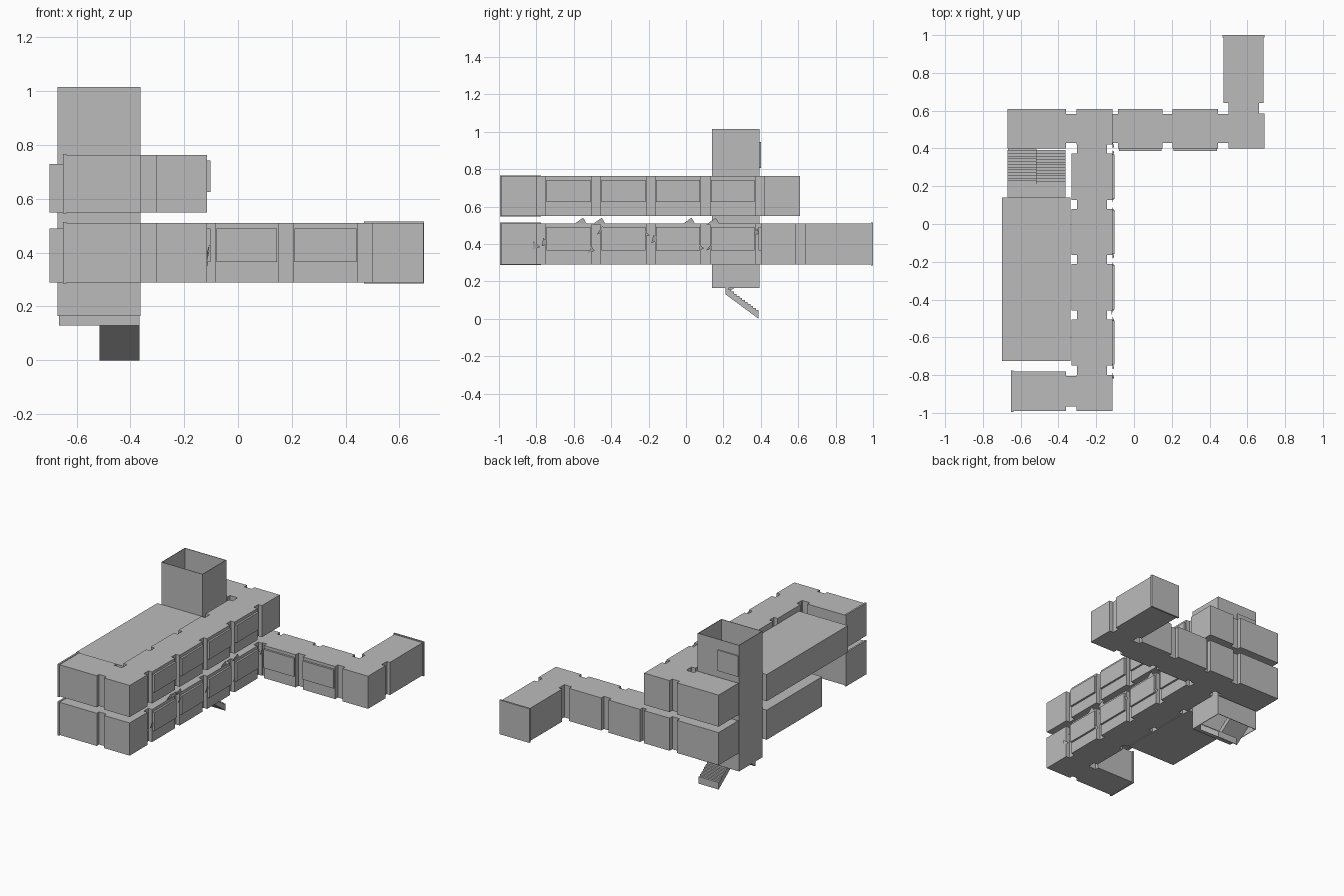
import bpy, bmesh, random

cube = bpy.data.objects.get("Cube")
if cube:
    bpy.data.objects.remove(cube)

grey = bpy.data.materials.new("plain_grey")
grey.use_nodes = True
GREY = (0.5, 0.5, 0.5, 1)
grey.diffuse_color = GREY
grey.node_tree.nodes["Principled BSDF"].inputs["Base Color"].default_value = GREY


def finish(name, bm):
    bmesh.ops.recalc_face_normals(bm, faces=bm.faces)
    mesh = bpy.data.meshes.new(name)
    bm.to_mesh(mesh)
    bm.free()
    mesh.materials.append(grey)
    obj = bpy.data.objects.new(name, mesh)
    bpy.context.collection.objects.link(obj)
    return obj


def add_box(bm, x, y, z):
    verts = bmesh.ops.create_cube(bm, size=1)["verts"]
    for v in verts:
        for i, (lo, hi) in enumerate((x, y, z)):
            v.co[i] = (lo + hi) / 2 + v.co[i] * (hi - lo)


def boxes(name, items):
    bm = bmesh.new()
    for x, y, z in items:
        add_box(bm, x, y, z)
    return finish(name, bm)


def prism(name, profile, x0, x1):
    """Extrude a (y, z) outline along x."""
    bm = bmesh.new()
    face = bm.faces.new([bm.verts.new((x0, y, z)) for y, z in profile])
    out = bmesh.ops.extrude_face_region(bm, geom=[face])["geom"]
    for v in out:
        if isinstance(v, bmesh.types.BMVert):
            v.co.x = x1
    return finish(name, bm)


# Shared corridor layout
LEFT, RIGHT = -0.33, -0.115
BACK0, BACK1 = 0.4, 0.61
NECK = 0.028
PITCH = 0.2925
bays = [(-0.75 + PITCH * i, -0.505 + PITCH * i) for i in range(4)]
joints = [(-0.8 + PITCH * i, -0.75 + PITCH * i) for i in range(5)]
neck_x = (LEFT + NECK, RIGHT - NECK)
neck_y = (BACK0 + NECK, BACK1 - NECK)

for level, z0, z1 in (("lower", 0.29, 0.51), ("upper", 0.55, 0.763)):
    z = (z0, z1)
    win = (z0 + 0.075, z1 - 0.02)

    # Long corridor: wide bays with narrow joints between them
    boxes(level + "_corridor_bays", [((LEFT, RIGHT), y, z) for y in bays])
    boxes(level + "_corridor_joints", [(neck_x, y, z) for y in joints])

    # Window boxes on the outer wall, each with a sill line under it
    boxes(level + "_corridor_windows",
          [((RIGHT - 0.01, RIGHT + 0.013), (a + 0.005, b - 0.005), win)
           for a, b in bays])

    # Front wing
    boxes(level + "_front_wing", [
        ((-0.305, RIGHT), (-0.99, -0.8), z),
        ((-0.36, -0.305), (-0.965, -0.805), z),
        ((-0.645, -0.36), (-0.99, -0.78), z),
        ((-0.65, -0.638), (-0.995, -0.775), (z0 - 0.004, z1 + 0.004))])

    # Back wing
    boxes(level + "_back_wing", [
        ((-0.305, RIGHT), (0.42, BACK1), z),
        ((-0.36, -0.305), neck_y, z),
        ((-0.67, -0.36), (BACK0, BACK1), z)])

# Side arm, on the lower level only
Z = (0.29, 0.51)
arm_bays = [(-0.085, 0.15), (0.205, 0.445)]
arm_joints = [(RIGHT, -0.085), (0.15, 0.205), (0.445, 0.5)]
boxes("arm_bays", [(x, (BACK0, BACK1), Z) for x in arm_bays])
boxes("arm_joints", [(x, neck_y, Z) for x in arm_joints])
boxes("arm_windows", [((a + 0.005, b - 0.005), (BACK0 - 0.013, BACK0 + 0.01),
                       (0.365, 0.49)) for a, b in arm_bays])
boxes("arm_end", [
    ((0.5, 0.69), (BACK0, 0.585), Z),
    ((0.5, 0.662), (0.585, 0.64), Z),
    ((0.475, 0.685), (0.64, 0.99), Z),
    ((0.468, 0.692), (0.988, 1.0), (0.285, 0.515))])

# Rooms beside the long corridor
boxes("upper_room", [((-0.7, -0.335), (-0.725, 0.14), (0.55, 0.73))])
boxes("lower_rooms", [((-0.7, -0.335), (-0.45, 0.0), (0.29, 0.49)),
                      ((-0.7, -0.335), (0.0, 0.14), (0.29, 0.49))])

# Open-topped stair tower
TX0, TXM, TX1 = -0.67, -0.515, -0.362
TY0, TYL, TY1 = 0.14, 0.212, 0.392
T = 0.004
tower_z = (0.165, 1.015)
boxes("tower_walls", [
    ((TX0, TX0 + T), (TY0, TY1), tower_z),
    ((TX1 - T, TX1), (TY0, TY1), tower_z),
    ((TX0, TX1), (TY0, TY0 + T), tower_z),
    ((TX0, TX1), (TY1 - T, TY1), tower_z)])
boxes("tower_roof_door", [((TX0 + 0.003, TXM), (TY1, 0.4), (0.805, 0.945))])

# Stair flights: steps above, sloped underside below
STEPS, RISE, THICK = 12, 0.13, 0.036


def flight(name, x0, x1, y_low, y_high, z):
    run = (y_high - y_low) / STEPS
    outline = [(y_low, z - THICK), (y_low, z)]
    for i in range(STEPS):
        top = z + RISE * (i + 1) / STEPS
        outline += [(y_low + run * i, top), (y_low + run * (i + 1), top)]
    outline.append((y_high, z + RISE - THICK))
    del outline[1]
    prism(name, outline, x0, x1)


for k in range(3):
    base = 0.036 + 2 * RISE * k
    flight(f"stair_up_{k}", TXM, TX1 - T, TY1 - T, TYL, base)
    flight(f"stair_return_{k}", TX0 + T, TXM, TYL, TY1 - T, base + RISE)
    boxes(f"stair_landing_{k}", [((TX0, TX1), (TY0, TYL),
                                  (base + RISE, base + RISE + 0.006))])

# Broken slivers around the lower corridor joints
rng = random.Random(4)
bm = bmesh.new()
for y0, y1 in joints:
    for side in (y0, y1):
        z = rng.uniform(0.34, 0.46)
        pts = [(RIGHT, side - 0.02, z), (RIGHT, side + 0.02, z + 0.015),
               (RIGHT + 0.01, side + rng.uniform(-0.02, 0.02), z + 0.045)]
        bm.faces.new([bm.verts.new(p) for p in pts])
for y in (-0.56, -0.46, 0.02, 0.15):
    pts = [(RIGHT - 0.005, y - 0.04, 0.505), (RIGHT - 0.005, y + 0.03, 0.505),
           (RIGHT, y + 0.01, 0.54)]
    bm.faces.new([bm.verts.new(p) for p in pts])
finish("broken_slivers", bm)
